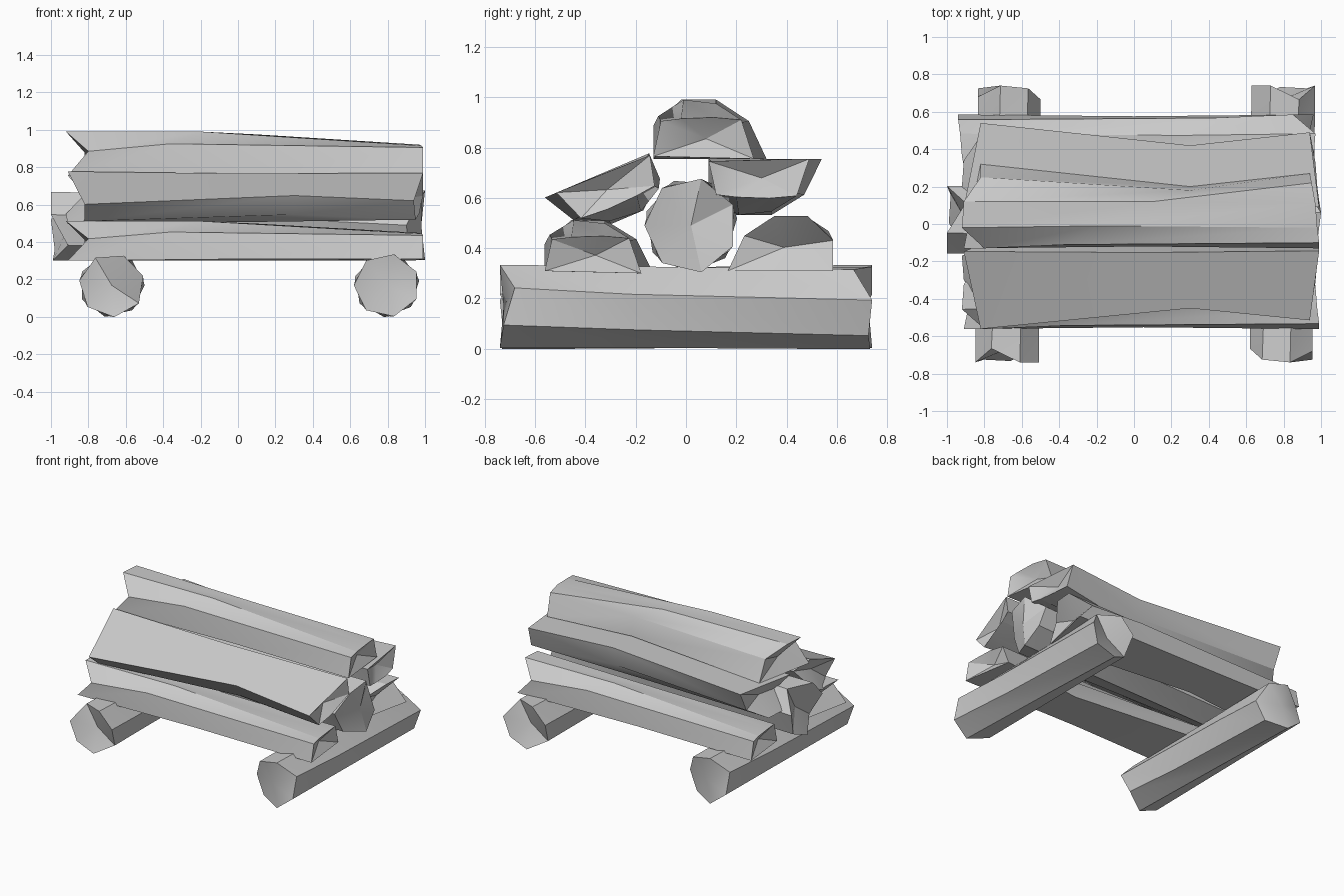
import bpy, bmesh
from math import pi, sin, cos, radians
from mathutils import Matrix, Vector

cube = bpy.data.objects.get("Cube")
if cube:
    bpy.data.objects.remove(cube, do_unlink=True)

# One plain grey for all the timber
grey = bpy.data.materials.new("plain_grey")
grey.use_nodes = True
colour = (0.6, 0.6, 0.6, 1)
grey.diffuse_color = colour
grey.node_tree.nodes["Principled BSDF"].inputs["Base Color"].default_value = colour


def loft(name, rings, hollows, matrix):
    """Skin a row of rings with triangles and close each end with a hollow fan."""
    bm = bmesh.new()
    rows = [[bm.verts.new(matrix @ Vector(p)) for p in ring] for ring in rings]
    count = len(rows[0])
    for a, b in zip(rows, rows[1:]):
        for i in range(count):
            j = (i + 1) % count
            bm.faces.new((a[i], a[j], b[j]))
            bm.faces.new((a[i], b[j], b[i]))
    for row, hollow in ((rows[0], hollows[0]), (rows[-1], hollows[1])):
        hub = bm.verts.new(matrix @ Vector(hollow))
        for i in range(count):
            bm.faces.new((row[i], row[(i + 1) % count], hub))
    bmesh.ops.recalc_face_normals(bm, faces=bm.faces)
    mesh = bpy.data.meshes.new(name)
    bm.to_mesh(mesh)
    bm.free()
    mesh.materials.append(grey)
    log = bpy.data.objects.new(name, mesh)
    bpy.context.collection.objects.link(log)
    bpy.ops.object.select_all(action="DESELECT")
    log.select_set(True)
    bpy.context.view_layer.objects.active = log
    bpy.ops.object.shade_smooth_by_angle(angle=radians(30))


def place(x, y, z, turn=0.0, roll=0.0, scale=(1, 1, 1)):
    return (Matrix.Translation((x, y, z)) @ Matrix.Rotation(turn, 4, "Z")
            @ Matrix.Rotation(roll, 4, "X") @ Matrix.Diagonal((*scale, 1)))


# Split log: flat underneath, ragged at one end, pinched in the middle
split_rings = [
    [(-.91, -.21, 0), (-.8, -.21, .13), (-.92, -.1, .235),
     (-.91, .04, .235), (-.82, .17, .15), (-.82, .24, 0)],
    [(.05, -.2, .01), (-.36, -.19, .17), (-.2, -.09, .235),
     (.1, .04, .22), (.3, .1, .14), (.3, .12, 0)],
    [(.99, -.21, .01), (.99, -.18, .15), (.98, -.1, .16),
     (.97, .03, .165), (.95, .14, .155), (.94, .19, 0)],
]
split_hollows = [(-.8, 0, .1), (.91, 0, .08)]

split_logs = {
    "top_log": place(0, .08, .755),
    "front_middle_log": place(0, -.34, .695, roll=pi + radians(23), scale=(1, 1, .85)),
    "back_middle_log": place(0, .3, .755, scale=(1, 1, -.95)),
    "front_lower_log": place(0, -.36, .3, scale=(1, .96, .9)),
    "back_lower_log": place(.05, .39, .31, turn=pi, scale=(1, .93, .93)),
}
for name, matrix in split_logs.items():
    loft(name, split_rings, split_hollows, matrix)


# Round log: seven sides, one ragged end, one bevelled end, slight twist
def round_ring(xs, radius, twist):
    return [(x, radius * cos(twist + i * 2 * pi / 7), radius * sin(twist + i * 2 * pi / 7))
            for i, x in enumerate(xs)]


ragged = [-1, -.9, -1, -1, -.91, -.99, -.98]
middle = [.3, -.25, .1, .35, -.3, 0, .25]
bevel = [.92, 1, .98, .9, .92, 1, .98]
round_rings = [round_ring(ragged, .185, .15), round_ring(middle, .18, .3),
               round_ring(bevel, .185, .45)]
round_hollows = [(-.9, 0, 0), (.98, 0, 0)]

sleeper = (.74, .95, .92)
round_logs = {
    "centre_log": place(0, .02, .49, scale=(1, 1, 1.03)),
    "right_sleeper": place(-.675, 0, .168, turn=pi / 2, scale=sleeper),
    "left_sleeper": place(.795, 0, .168, turn=-pi / 2, scale=sleeper),
}
for name, matrix in round_logs.items():
    loft(name, round_rings, round_hollows, matrix)
